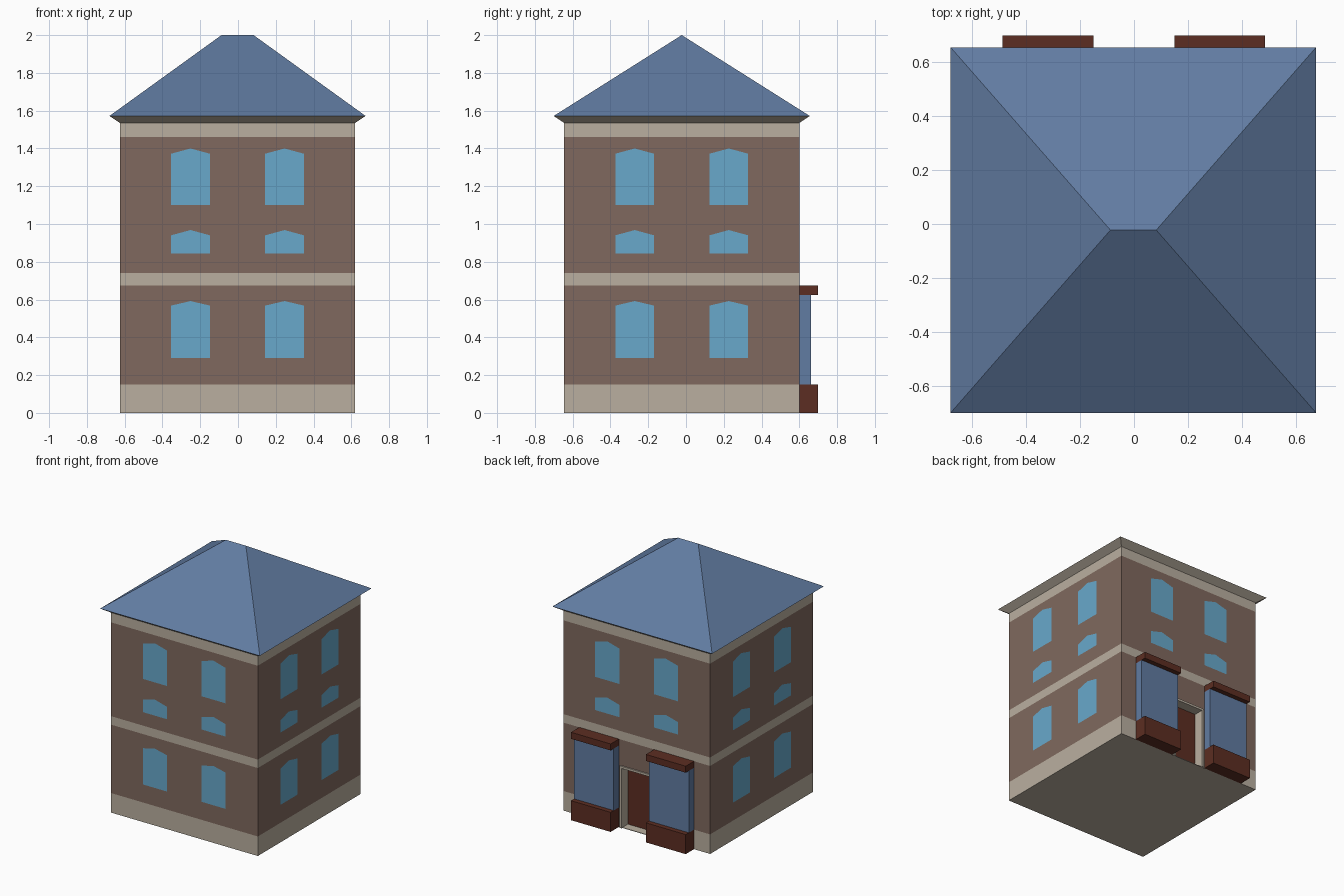
import bpy, bmesh, math
from mathutils import Matrix, Vector

if "Cube" in bpy.data.objects:
    bpy.data.objects.remove(bpy.data.objects["Cube"])


def material(name, rgb):
    m = bpy.data.materials.new(name)
    m.diffuse_color = (*rgb, 1)
    m.use_nodes = True
    m.node_tree.nodes["Principled BSDF"].inputs["Base Color"].default_value = m.diffuse_color
    return m


CREAM = material("stone", (0.49, 0.43, 0.35))
BRICK = material("brick", (0.216, 0.141, 0.112))
PANE = material("pane", (0.138, 0.397, 0.597))
SLATE = material("slate", (0.12, 0.20, 0.36))
WOOD = material("wood", (0.107, 0.027, 0.016))
CX, CY = -0.0025, -0.0225      # centre of the square plan
HALF = 0.6225                  # half width of the walls
EAVE = 0.678                   # half width of the eaves


def add_object(name, bm, *mats):
    bmesh.ops.recalc_face_normals(bm, faces=bm.faces)
    me = bpy.data.meshes.new(name)
    bm.to_mesh(me)
    bm.free()
    for m in mats:
        me.materials.append(m)
    ob = bpy.data.objects.new(name, me)
    bpy.context.collection.objects.link(ob)
    return ob


def box(name, x, y, z, mat):
    bm = bmesh.new()
    size = [b - a for a, b in (x, y, z)]
    mid = [(a + b) / 2 for a, b in (x, y, z)]
    bmesh.ops.create_cube(bm, size=1, matrix=Matrix.Translation(mid) @ Matrix.Diagonal((*size, 1)))
    return add_object(name, bm, mat)


def ring(bm, h, z):
    return [bm.verts.new((CX + sx * h, CY + sy * h, z))
            for sx, sy in ((-1, -1), (1, -1), (1, 1), (-1, 1))]


# Walls: banded shell of stone and brick, flaring out to the eaves
bm = bmesh.new()
levels = [(HALF, 0), (HALF, 0.15), (HALF, 0.675), (HALF, 0.74),
          (HALF, 1.46), (HALF, 1.535), (EAVE, 1.572)]
rings = [ring(bm, h, z) for h, z in levels]
bm.faces.new(rings[0])
bm.faces.new(rings[-1])
for k in range(len(rings) - 1):
    for i in range(4):
        j = (i + 1) % 4
        f = bm.faces.new((rings[k][i], rings[k][j], rings[k + 1][j], rings[k + 1][i]))
        f.material_index = 1 if k in (1, 3) else 0
walls = add_object("walls", bm, CREAM, BRICK)

# Door recess cut into the back wall
cutter = box("recess_cutter", (-0.12, 0.12), (0.53, 0.75), (0.004, 0.46), CREAM)
cutter.hide_render = True
cutter.hide_viewport = False
mod = walls.modifiers.new("recess", 'BOOLEAN')
mod.operation = 'DIFFERENCE'
mod.object = cutter
bpy.context.view_layer.objects.active = walls
bpy.ops.object.modifier_apply(modifier=mod.name)
bpy.data.objects.remove(cutter)

# Open the wall top, which the roof covers
bm = bmesh.new()
bm.from_mesh(walls.data)
bmesh.ops.delete(bm, geom=[f for f in bm.faces if f.calc_center_median().z > 1.571], context='FACES_ONLY')
bm.to_mesh(walls.data)
bm.free()

# Hipped roof with a short ridge
bm = bmesh.new()
a, b, c, d = ring(bm, EAVE, 1.572)
r0 = bm.verts.new((CX - 0.085, CY, 2.0))
r1 = bm.verts.new((CX + 0.085, CY, 2.0))
for f in ((a, b, r1, r0), (b, c, r1), (c, d, r0, r1), (d, a, r0)):
    bm.faces.new(f)
for f in bm.faces:
    f.normal_update()
add_object("roof", bm, SLATE)

# Windows with shallow pointed heads: (bottom, shoulder, peak) per row
ROWS = {"lower": (0.29, 0.568, 0.592), "middle": (0.845, 0.94, 0.968), "upper": (1.10, 1.372, 1.40)}
SIDES = ("front", "right", "back", "left")
for s, side in enumerate(SIDES):
    turn = Matrix.Translation((CX, CY, 0)) @ Matrix.Rotation(s * math.pi / 2, 4, 'Z')
    for row, (z0, z1, z2) in ROWS.items():
        if side == "back" and row == "lower":
            continue
        bm = bmesh.new()
        for u in (-0.249, 0.249):
            outline = [(-0.103, z0), (0.103, z0), (0.103, z1), (0, z2), (-0.103, z1)]
            bm.faces.new([bm.verts.new(turn @ Vector((u + x, -HALF - 0.003, z))) for x, z in outline])
        me = bpy.data.meshes.new(f"{side}_{row}_windows")
        bm.to_mesh(me)
        bm.free()
        me.materials.append(PANE)
        bpy.context.collection.objects.link(bpy.data.objects.new(me.name, me))

# Shop bays either side of the door on the back wall
for side, x in (("left", (-0.488, -0.15)), ("right", (0.15, 0.486))):
    box(f"{side}_bay_base", x, (0.60, 0.70), (0, 0.15), WOOD)
    box(f"{side}_bay_glass", x, (0.60, 0.663), (0.15, 0.625), SLATE)
    box(f"{side}_bay_cornice", x, (0.60, 0.70), (0.625, 0.675), WOOD)

# Door and its stone surround
box("door", (-0.12, 0.12), (0.53, 0.533), (0.004, 0.46), WOOD)
for side, x in (("left", (-0.136, -0.12)), ("right", (0.12, 0.136))):
    box(f"{side}_door_jamb", x, (0.60, 0.61), (0, 0.46), CREAM)
box("door_lintel", (-0.136, 0.136), (0.60, 0.61), (0.46, 0.477), CREAM)
